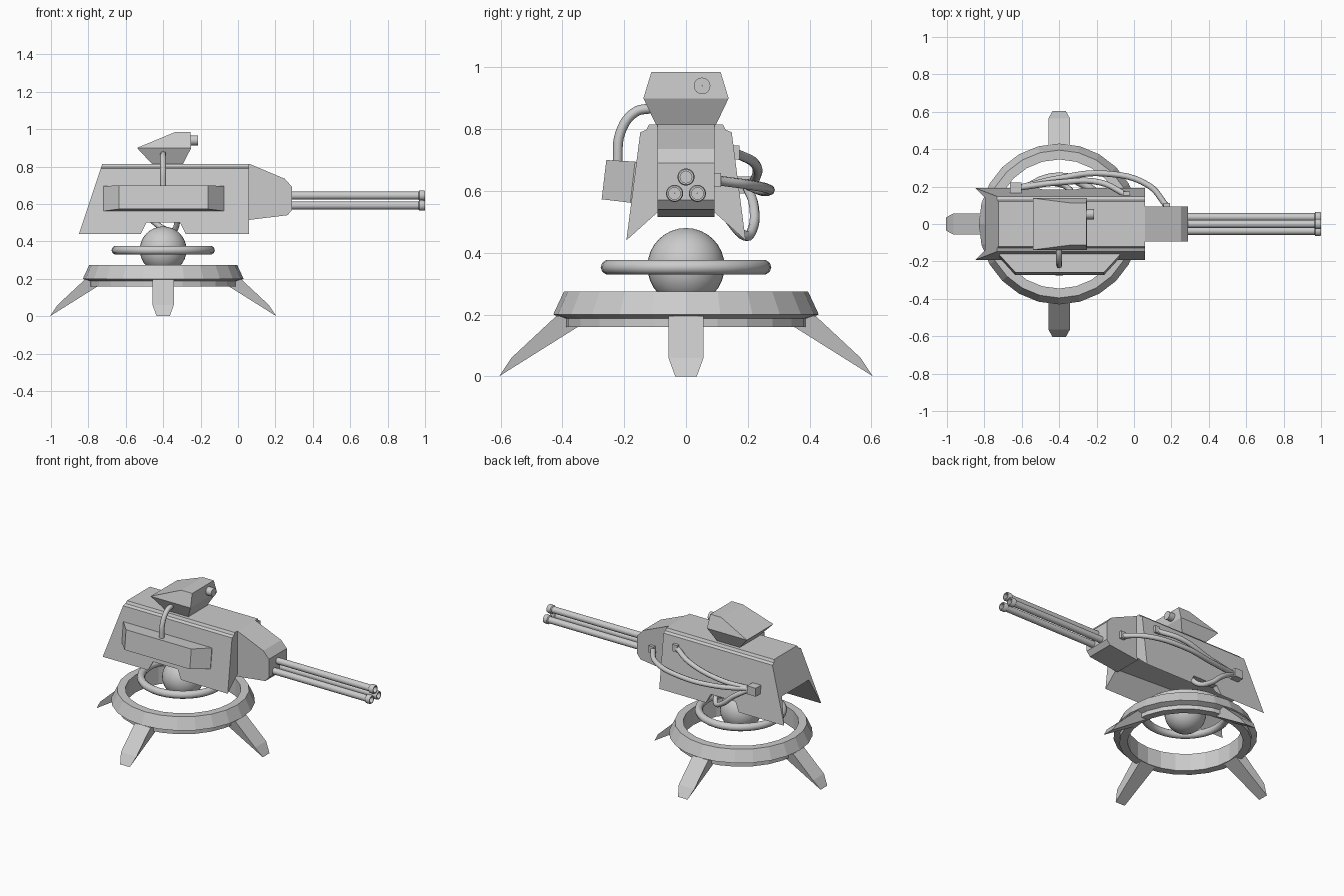
import bpy, bmesh, math
from mathutils import Vector, Matrix

if "Cube" in bpy.data.objects:
    bpy.data.objects.remove(bpy.data.objects["Cube"])

CX = -0.4  # axis of the stand


def finish(name, bm, smooth=None):
    bmesh.ops.recalc_face_normals(bm, faces=bm.faces[:])
    me = bpy.data.meshes.new(name)
    bm.to_mesh(me)
    bm.free()
    ob = bpy.data.objects.new(name, me)
    bpy.context.collection.objects.link(ob)
    bpy.ops.object.select_all(action='DESELECT')
    bpy.context.view_layer.objects.active = ob
    ob.select_set(True)
    if smooth:
        bpy.ops.object.shade_smooth_by_angle(angle=math.radians(smooth))
    return ob


def loft(name, rings, cap=True, loop=False, smooth=None):
    """Skin equal-length closed rings of points."""
    bm = bmesh.new()
    vs = [[bm.verts.new(p) for p in r] for r in rings]
    n = len(rings[0])
    pairs = list(zip(vs, vs[1:])) + ([(vs[-1], vs[0])] if loop else [])
    for a, b in pairs:
        for i in range(n):
            j = (i + 1) % n
            bm.faces.new((a[i], a[j], b[j], b[i]))
    if cap and not loop:
        bm.faces.new(vs[0])
        bm.faces.new(vs[-1])
    return finish(name, bm, smooth)


def lathe(name, profile, steps, origin, along_x=False, smooth=None):
    """Revolve a closed (radius, height) profile."""
    rings = []
    for k in range(steps):
        a = 2 * math.pi * k / steps
        c, s = math.cos(a), math.sin(a)
        rings.append([Vector(origin) + (Vector((h, r * c, r * s)) if along_x
                      else Vector((r * c, r * s, h))) for r, h in profile])
    return loft(name, rings, loop=True, smooth=smooth)


def rect(x0, x1, y0, y1, z):
    return [(x0, y0, z), (x1, y0, z), (x1, y1, z), (x0, y1, z)]


def box(name, c, s):
    x, y, z = c
    a, b, h = (v / 2 for v in s)
    return loft(name, [rect(x - a, x + a, y - b, y + b, z + k) for k in (-h, h)])


def cable(name, pts, radius=0.016):
    cu = bpy.data.curves.new(name, 'CURVE')
    cu.dimensions = '3D'
    cu.bevel_depth, cu.bevel_resolution, cu.resolution_u = radius, 2, 6
    cu.use_fill_caps = True
    sp = cu.splines.new('BEZIER')
    sp.bezier_points.add(len(pts) - 1)
    for bp, p in zip(sp.bezier_points, pts):
        bp.co = p
        bp.handle_left_type = bp.handle_right_type = 'AUTO'
    ob = bpy.data.objects.new(name, cu)
    bpy.context.collection.objects.link(ob)


# Base ring
lathe("base_ring", [(0.395, 0.275), (0.43, 0.20), (0.395, 0.187), (0.395, 0.16),
                    (0.345, 0.16), (0.345, 0.275)], 24, (CX, 0, 0))

# Four splayed legs
leg = [(0.36, 0.195, 0.057), (0.42, 0.195, 0.057), (0.565, 0.06, 0.057),
       (0.605, 0.0, 0.035), (0.35, 0.16, 0.057)]
for k, side in enumerate(("right", "back", "left", "front")):
    m = Matrix.Translation((CX, 0, 0)) @ Matrix.Rotation(k * math.pi / 2, 4, 'Z')
    loft(side + "_leg", [[m @ Vector((r, s * w, z)) for r, z, w in leg] for s in (-1, 1)])

# Floating ball and its ring
bm = bmesh.new()
bmesh.ops.create_uvsphere(bm, u_segments=32, v_segments=16, radius=0.125,
                          matrix=Matrix.Translation((CX, 0, 0.355)))
finish("pivot_ball", bm, 60)
lathe("ball_ring", [(0.252 + 0.024 * math.cos(i * math.pi / 5), 0.024 * math.sin(i * math.pi / 5))
                    for i in range(10)], 32, (CX, 0, 0.353), smooth=45)

# Armoured housing with side skirts, slanted at the rear
def section(inner):
    half = [(0.12, 0.815), (0.128, 0.798), (0.148, 0.79), (0.193, 0.44), inner]
    return half + [(-y, z) for y, z in reversed(half)]

housing = loft("housing", [
    [(-0.85 + (z - 0.44) / 3, y, z) for y, z in section((0.14, 0.60))],
    [(0.06, y, z) for y, z in section((0.093, 0.53))]])

# Notch in both skirts above the ball
notch = [(-0.53, 0.42), (-0.49, 0.50), (-0.31, 0.50), (-0.27, 0.42)]
cutter = loft("notch_cutter", [[(x, y, z) for x, z in notch] for y in (-0.3, 0.3)])
cutter.hide_render = True
mod = housing.modifiers.new("notch", 'BOOLEAN')
mod.operation, mod.object, mod.solver = 'DIFFERENCE', cutter, 'EXACT'
bpy.context.view_layer.objects.active = housing
bpy.ops.object.modifier_apply(modifier=mod.name)
bpy.data.objects.remove(cutter)

# Barrel shroud
shroud = [(0.05, 0.815), (0.06, 0.815), (0.25, 0.735), (0.29, 0.69), (0.29, 0.57),
          (0.265, 0.54), (0.06, 0.515), (0.05, 0.515)]
loft("barrel_shroud", [[(x, y, z) for x, z in shroud] for y in (-0.093, 0.093)])

# Three hollow barrels with muzzle collars
for i, (y, z) in enumerate(((0, 0.645), (-0.037, 0.592), (0.037, 0.592))):
    lathe(f"barrel_{i + 1}", [(0.021, 0.28), (0.021, 0.965), (0.028, 0.97), (0.028, 0.993),
                              (0.025, 1.0), (0.019, 1.0), (0.019, 0.90), (0.001, 0.90),
                              (0.001, 0.28)], 16, (0, y, z), along_x=True, smooth=35)

# Side pack on the front flank
loft("side_pack", [
    [(-0.72, -0.155, 0.69), (-0.075, -0.155, 0.69), (-0.075, -0.17, 0.56), (-0.72, -0.17, 0.56)],
    [(-0.72, -0.165, 0.695), (-0.075, -0.165, 0.695), (-0.075, -0.18, 0.562), (-0.72, -0.18, 0.562)],
    [(-0.635, -0.258, 0.70), (-0.16, -0.258, 0.70), (-0.16, -0.273, 0.573), (-0.635, -0.273, 0.573)]])

# Sensor head and lens
loft("sensor_head", [rect(-0.456, -0.296, -0.095, 0.095, 0.81),
                     rect(-0.54, -0.25, -0.138, 0.138, 0.90),
                     rect(-0.335, -0.255, -0.112, 0.112, 0.985)])
lathe("sensor_lens", [(0.001, -0.27), (0.027, -0.27), (0.027, -0.213), (0.001, -0.213)],
      16, (0, 0.052, 0.94), along_x=True, smooth=35)

# Cables and their connectors
cable("sensor_cable", [(CX, -0.11, 0.868), (CX, -0.165, 0.855), (CX, -0.212, 0.79),
                       (CX, -0.222, 0.685)])
start = (-0.61, 0.195, 0.62)
cable("shroud_cable", [start, (-0.40, 0.245, 0.60), (-0.16, 0.27, 0.605),
                       (0.08, 0.205, 0.62), (0.175, 0.095, 0.635)])
cable("housing_cable", [start, (-0.40, 0.222, 0.635), (-0.18, 0.222, 0.69), (-0.04, 0.155, 0.725)])
cable("lower_cable", [start, (-0.50, 0.22, 0.55), (-0.41, 0.215, 0.475),
                      (-0.35, 0.19, 0.455), (-0.32, 0.13, 0.52)])
box("cable_junction", (-0.632, 0.192, 0.62), (0.062, 0.06, 0.055))
box("shroud_socket", (0.175, 0.098, 0.635), (0.035, 0.03, 0.045))
box("housing_socket", (-0.04, 0.158, 0.725), (0.035, 0.03, 0.045))
